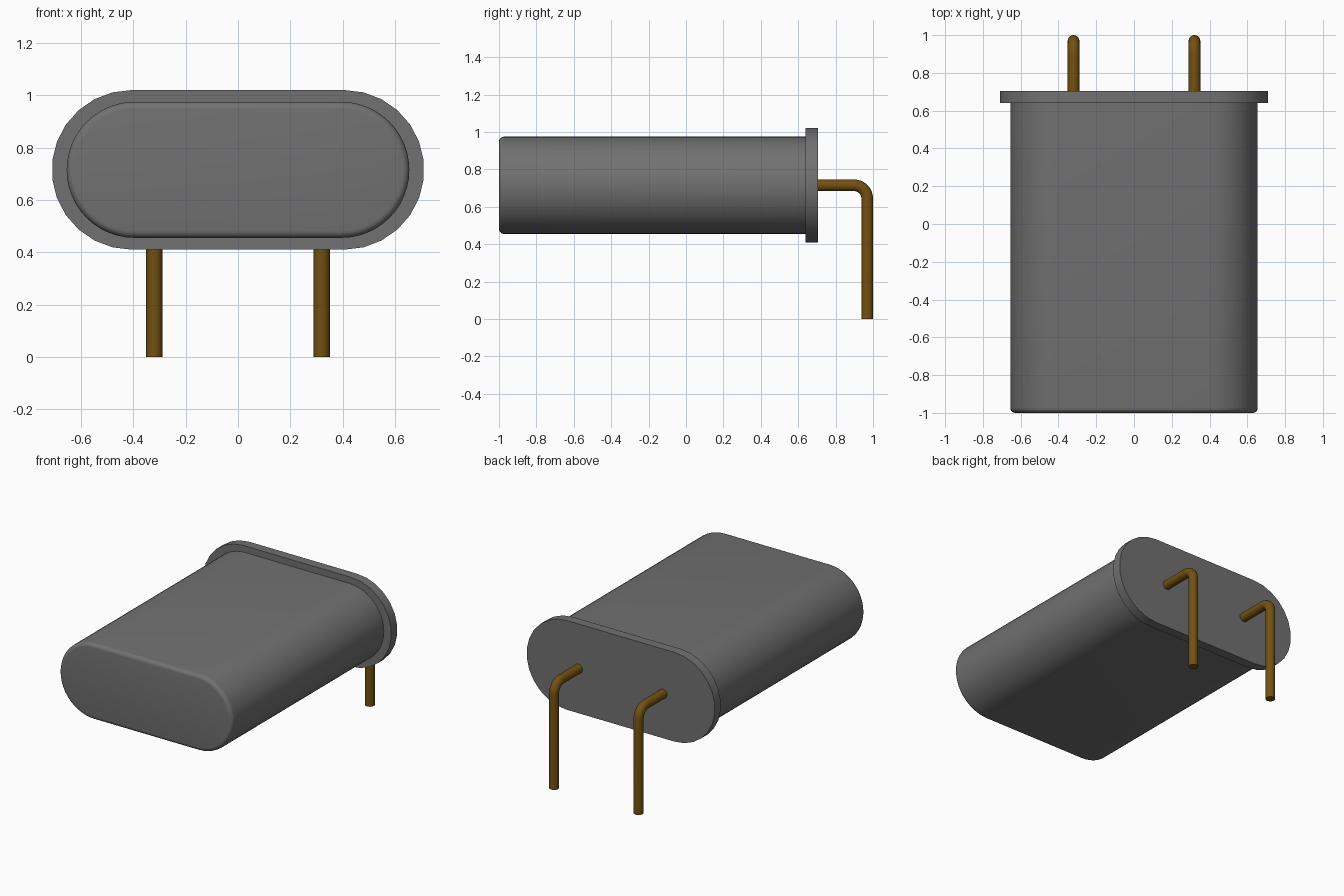
import bpy, bmesh, math
from mathutils import Vector

if "Cube" in bpy.data.objects:
    bpy.data.objects.remove(bpy.data.objects["Cube"], do_unlink=True)

CENTRE_Z = 0.715


def material(name, colour):
    m = bpy.data.materials.new(name)
    m.use_nodes = True
    m.diffuse_color = colour
    m.node_tree.nodes["Principled BSDF"].inputs["Base Color"].default_value = colour
    return m


grey = material("grey metal", (0.165, 0.165, 0.165, 1))
brass = material("dark brass", (0.170, 0.082, 0.006, 1))


def stadium(half, radius, segments):
    """Outline in x, z: two half circles joined by straight sides."""
    pts = []
    for side, start in ((1, -math.pi / 2), (-1, math.pi / 2)):
        for i in range(segments + 1):
            a = start + math.pi * i / segments
            pts.append((side * half + radius * math.cos(a),
                        CENTRE_Z + radius * math.sin(a)))
    return pts


def loft(name, rings, mat, angle):
    """Skin a list of equal-length rings and cap both ends."""
    bm = bmesh.new()
    loops = [[bm.verts.new(p) for p in ring] for ring in rings]
    n = len(loops[0])
    for a, b in zip(loops, loops[1:]):
        for i in range(n):
            j = (i + 1) % n
            bm.faces.new((a[i], a[j], b[j], b[i]))
    bm.faces.new(loops[0])
    bm.faces.new(loops[-1])
    bmesh.ops.recalc_face_normals(bm, faces=bm.faces)
    mesh = bpy.data.meshes.new(name)
    bm.to_mesh(mesh)
    bm.free()
    mesh.materials.append(mat)
    ob = bpy.data.objects.new(name, mesh)
    bpy.context.collection.objects.link(ob)
    bpy.ops.object.select_all(action="DESELECT")
    ob.select_set(True)
    bpy.context.view_layer.objects.active = ob
    bpy.ops.object.shade_smooth_by_angle(angle=math.radians(angle))
    return ob


def ring(y, half, radius, segments):
    return [(x, y, z) for x, z in stadium(half, radius, segments)]


# Can body with a rounded front rim
R, ROUND = 0.26, 0.027
body = []
for i in range(6):
    a = math.pi / 2 * i / 5
    body.append(ring(-1 + ROUND * (1 - math.sin(a)), 0.395,
                     R - ROUND * (1 - math.cos(a)), 24))
body = body[::-1]
body.append(ring(0.65, 0.395, R, 24))
loft("can_body", body, grey, 30)

# Base flange
loft("base_flange", [ring(y, 0.407, 0.305, 13) for y in (0.64, 0.705)], grey, 30)

# Bent leads: straight out of the flange, round corner, then down
PIN_R, PIN_Y, BEND = 0.031, 0.969, 0.07
path = [(0.69, CENTRE_Z, 0)]
for i in range(9):
    a = math.pi / 2 * i / 8
    path.append((PIN_Y - BEND + BEND * math.sin(a),
                 CENTRE_Z - BEND + BEND * math.cos(a), a))
path.append((PIN_Y, 0, math.pi / 2))

for name, x in (("left_lead", 0.32), ("right_lead", -0.32)):
    rings = []
    for y, z, a in path:
        normal = Vector((0, math.sin(a), math.cos(a)))
        side = Vector((1, 0, 0))
        c = Vector((x, y, z))
        rings.append([c + PIN_R * (side * math.cos(t) + normal * math.sin(t))
                      for t in (2 * math.pi * k / 20 for k in range(20))])
    loft(name, rings, brass, 40)
